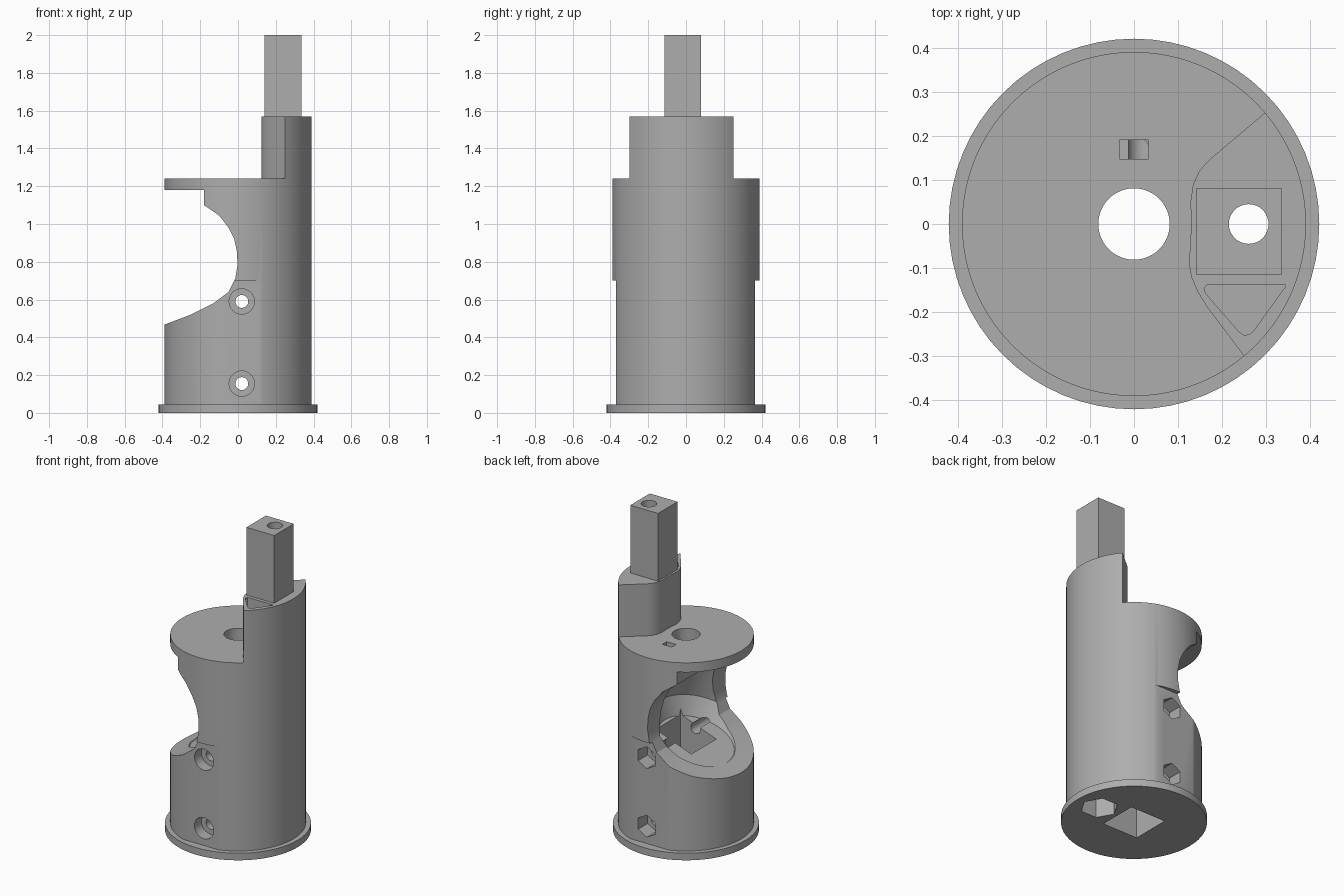
import bpy, bmesh, math
from mathutils import Matrix, Vector

cube = bpy.data.objects.get("Cube")
if cube:
    bpy.data.objects.remove(cube, do_unlink=True)

grey = bpy.data.materials.new("plain grey")
grey.use_nodes = True
grey.diffuse_color = (0.42, 0.42, 0.42, 1)
grey.node_tree.nodes["Principled BSDF"].inputs["Base Color"].default_value = (0.42, 0.42, 0.42, 1)

ALONG_Y = Matrix.Rotation(math.pi / 2, 4, 'X')  # outline becomes x, z; depth runs to -y


def loft(name, rings, matrix=Matrix()):
    """Solid through a stack of rings with equal point counts."""
    bm = bmesh.new()
    rows = [[bm.verts.new(matrix @ Vector(p)) for p in ring] for ring in rings]
    n = len(rows[0])
    for a, b in zip(rows, rows[1:]):
        for i in range(n):
            j = (i + 1) % n
            bm.faces.new((a[i], a[j], b[j], b[i]))
    bm.faces.new(rows[0][::-1])
    bm.faces.new(rows[-1])
    bmesh.ops.recalc_face_normals(bm, faces=bm.faces)
    mesh = bpy.data.meshes.new(name)
    bm.to_mesh(mesh)
    bm.free()
    mesh.materials.append(grey)
    obj = bpy.data.objects.new(name, mesh)
    bpy.context.collection.objects.link(obj)
    return obj


def prism(name, outline, low, high, matrix=Matrix()):
    return loft(name, [[(x, y, d) for x, y in outline] for d in (low, high)], matrix)


def circle(x, y, r, n=48, turn=0.0):
    steps = [2 * math.pi * i / n + turn for i in range(n)]
    return [(x + r * math.cos(a), y + r * math.sin(a)) for a in steps]


def rect(x0, x1, y0, y1):
    return [(x0, y0), (x1, y0), (x1, y1), (x0, y1)]


def combine(target, tool, operation='DIFFERENCE'):
    mod = target.modifiers.new("combine", 'BOOLEAN')
    mod.operation = operation
    mod.solver = 'EXACT'
    mod.object = tool
    bpy.context.view_layer.objects.active = target
    bpy.ops.object.modifier_apply(modifier=mod.name)
    bpy.data.objects.remove(tool, do_unlink=True)


# Main barrel, at the full height of the tower
housing = prism("housing", circle(0, 0, 0.39, 96), 0.02, 1.57)

# Everything above the top plate except the tower
tower_edge = [(0.37, -0.46), (0.165, -0.187), (0.145, -0.155), (0.13, -0.12),
              (0.125, -0.09), (0.13, 0), (0.128, 0.05), (0.134, 0.09),
              (0.148, 0.12), (0.17, 0.145), (0.45, 0.382)]
combine(housing, prism("tower_cut", tower_edge + [(0.45, 0.6), (-0.6, 0.6), (-0.6, -0.6), (0.37, -0.6)],
                       1.24, 1.7))

# Flats for the clamp bolts
combine(housing, prism("front_flat", rect(-0.2, 0.2, 0.03, 0.7), 0.37, 0.6, ALONG_Y))
combine(housing, prism("back_flat", rect(-0.2, 0.2, 0.03, 0.7), -0.6, -0.365, ALONG_Y))

# Base flange and square post
combine(housing, prism("flange", circle(0, 0, 0.42, 64), 0, 0.045), 'UNION')
combine(housing, prism("post", rect(0.14, 0.335, -0.115, 0.08), 1.5, 2.0), 'UNION')

# Side opening
opening = [(-0.6, 0.40), (-0.39, 0.467), (-0.25, 0.52), (-0.13, 0.58), (-0.05, 0.64),
           (-0.015, 0.71), (-0.003, 0.78), (-0.005, 0.85), (-0.02, 0.92), (-0.05, 0.98),
           (-0.1, 1.045), (-0.18, 1.1), (-0.18, 1.18), (-0.6, 1.18)]
combine(housing, prism("opening_cut", opening, -0.5, 0.5, ALONG_Y))

# Tilted inner chamber with a bevelled floor
tilt = Matrix.Translation((-0.07, 0, 0.58)) @ Matrix.Rotation(-math.radians(20), 4, 'Y')
chamber = [[(x, y, d) for x, y in circle(0, 0, r)] for r, d in ((0.23, 0), (0.3, 0.1), (0.3, 0.4), (0.2, 0.5))]
combine(housing, loft("chamber_cut", chamber, tilt))

# Square shaft socket and the round hole in the top plate
combine(housing, prism("socket_cut", rect(-0.125, 0.125, -0.125, 0.125), -0.1, 0.8))
combine(housing, prism("plate_hole_cut", circle(0, 0, 0.081), 0.9, 1.4))
combine(housing, prism("slot_cut", rect(-0.033, 0.033, 0.147, 0.19), 1.0, 1.4))

# Long bolt hole through the post, with a nut recess below
combine(housing, prism("post_hole_cut", circle(0.26, 0, 0.045, 32), -0.1, 2.1))
combine(housing, prism("base_nut_cut", circle(0.26, 0, 0.11, 6), -0.1, 0.14))

# Rounded triangular pocket in the tower
pocket = [(0.175, -0.137), (0.342, -0.137), (0.343, -0.142), (0.272, -0.241), (0.262, -0.25),
          (0.25, -0.252), (0.238, -0.244), (0.163, -0.158), (0.159, -0.147), (0.164, -0.139)]
combine(housing, prism("pocket_cut", pocket, 1.1, 1.7))

# Cross bolts: through hole, front counterbore, back nut recess
for z in (0.155, 0.59):
    combine(housing, prism("bolt_cut", circle(0.02, z, 0.034, 32), -0.6, 0.6, ALONG_Y))
    combine(housing, prism("head_cut", circle(0.02, z, 0.067, 32), 0.3, 0.6, ALONG_Y))
    combine(housing, prism("nut_cut", circle(0.02, z, 0.07, 6, math.pi / 6), -0.6, -0.27, ALONG_Y))

bpy.ops.object.select_all(action='DESELECT')
housing.select_set(True)
bpy.context.view_layer.objects.active = housing
bpy.ops.object.shade_smooth_by_angle(angle=math.radians(25))
